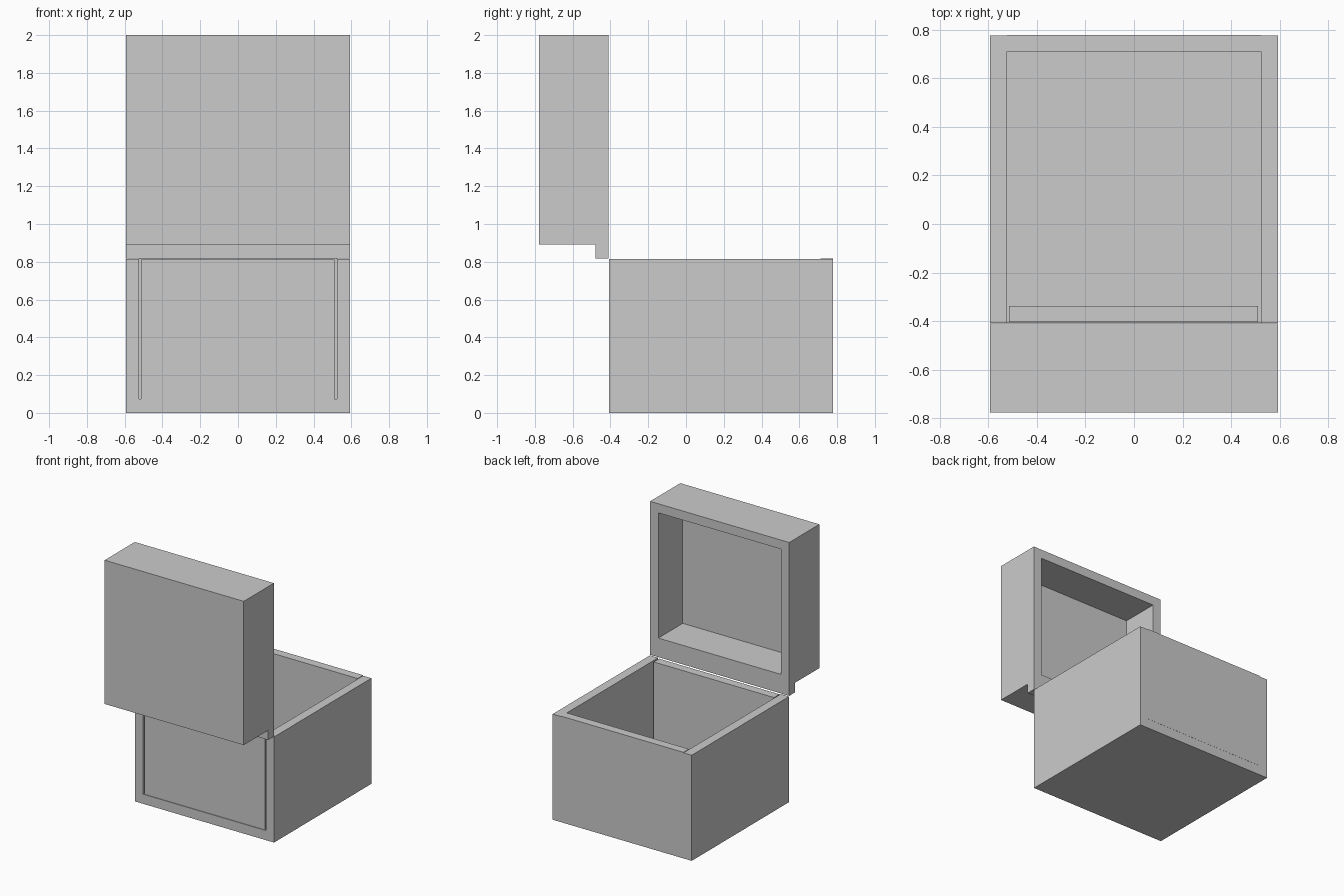
import bpy, bmesh
from mathutils import Vector

if "Cube" in bpy.data.objects:
    bpy.data.objects.remove(bpy.data.objects["Cube"])

W = 0.593            # half width
T = 0.07             # board thickness
FRONT, BACK = -0.408, 0.777
TOP = 0.814          # top of the base walls


def finish(name, bm):
    bmesh.ops.recalc_face_normals(bm, faces=bm.faces)
    mesh = bpy.data.meshes.new(name)
    bm.to_mesh(mesh)
    bm.free()
    ob = bpy.data.objects.new(name, mesh)
    bpy.context.collection.objects.link(ob)
    return ob


def prism(name, points, offset):
    """Extrude a flat 3D outline along an offset."""
    bm = bmesh.new()
    face = bm.faces.new([bm.verts.new(p) for p in points])
    res = bmesh.ops.extrude_face_region(bm, geom=[face], use_keep_orig=True)
    verts = [g for g in res["geom"] if isinstance(g, bmesh.types.BMVert)]
    bmesh.ops.translate(bm, verts=verts, vec=Vector(offset))
    return finish(name, bm)


def box(name, x, y, z):
    pts = [(x[0], y[0], z[0]), (x[1], y[0], z[0]), (x[1], y[1], z[0]), (x[0], y[1], z[0])]
    return prism(name, pts, (0, 0, z[1] - z[0]))


# Floor and right wall, one L-shaped board
outline = [(-W, 0), (W, 0), (W, TOP), (W - T, TOP), (W - T, 0.074), (-W, 0.074)]
prism("floor_and_right_wall", [(x, FRONT, z) for x, z in outline], (0, BACK - FRONT, 0))

# Left wall standing on the floor
box("left_wall", (-W, -W + T), (FRONT, BACK), (0.074, TOP))

# Front panel with a narrow gap at each side, and the back panel
box("front_panel", (-0.514, 0.511), (-0.403, -0.337), (0.074, TOP - 0.002))
box("back_panel", (-W + T, W - T), (0.711, BACK + 0.001), (0.074, TOP + 0.004))

# Open lid with a hinge lip along its lower edge
outline = [(-0.777, 0.892), (-0.48, 0.892), (-0.48, 0.818),
           (-0.41, 0.818), (-0.41, 2.0), (-0.777, 2.0)]
lid = prism("lid", [(-W, y, z) for y, z in outline], (2 * W, 0, 0))

# Hollow out the lid
cutter = box("lid_cutter", (-W + T, W - T), (-0.707, -0.3), (0.965, 2.0 - T))
cutter.hide_render = True
cutter.hide_set(True)
mod = lid.modifiers.new("hollow", 'BOOLEAN')
mod.operation = 'DIFFERENCE'
mod.solver = 'EXACT'
mod.object = cutter
bpy.context.view_layer.objects.active = lid
bpy.ops.object.modifier_apply(modifier=mod.name)
bpy.data.objects.remove(cutter)
